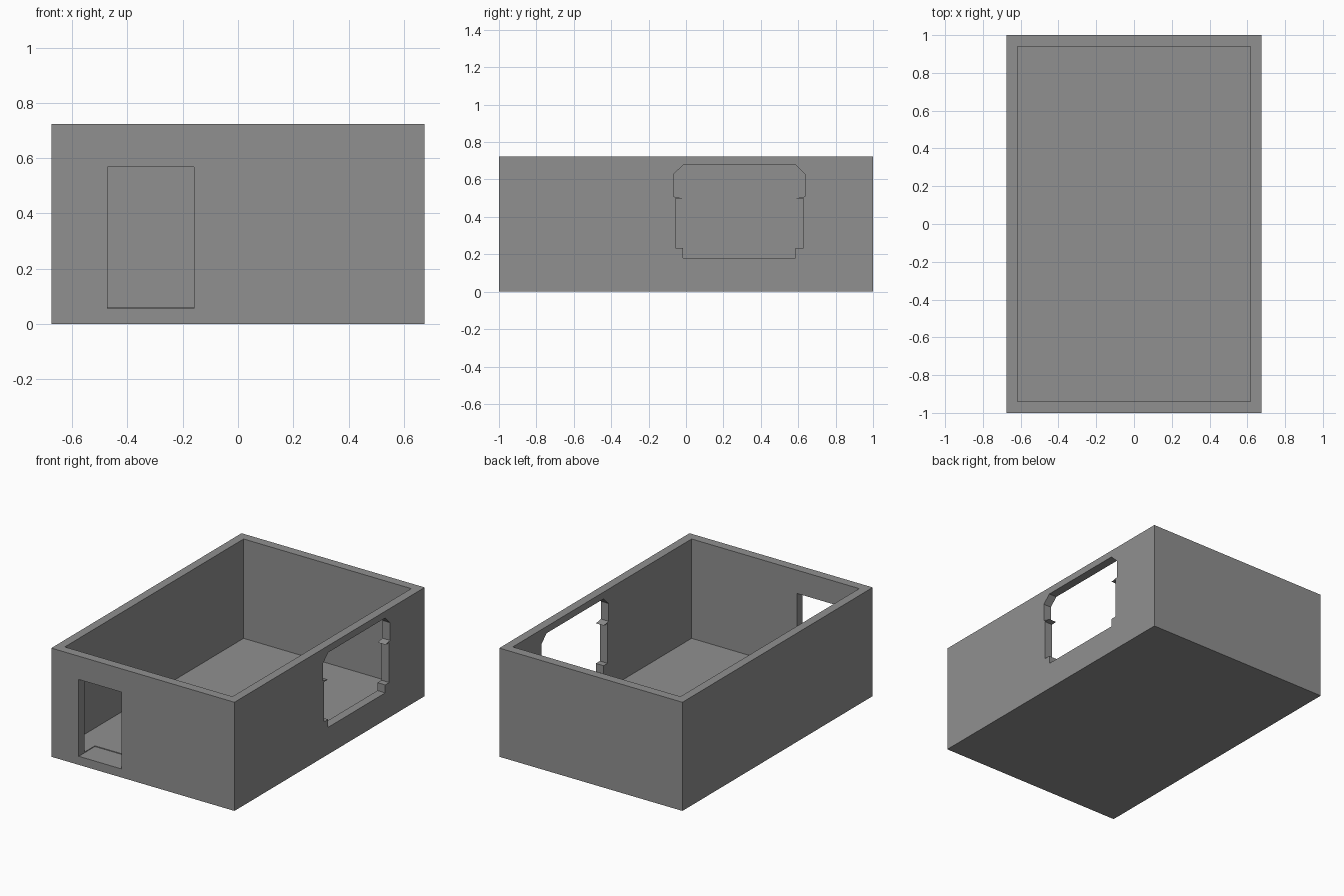
import bpy, bmesh

if "Cube" in bpy.data.objects:
    bpy.data.objects.remove(bpy.data.objects["Cube"])

def prism(name, profile, direction):
    """Extrude a closed 3D outline along a direction."""
    bm = bmesh.new()
    face = bm.faces.new([bm.verts.new(p) for p in profile])
    ext = bmesh.ops.extrude_face_region(bm, geom=[face])
    verts = [g for g in ext["geom"] if isinstance(g, bmesh.types.BMVert)]
    bmesh.ops.translate(bm, verts=verts, vec=direction)
    bmesh.ops.recalc_face_normals(bm, faces=bm.faces[:])
    mesh = bpy.data.meshes.new(name)
    bm.to_mesh(mesh)
    bm.free()
    mesh.materials.append(dark_grey)
    obj = bpy.data.objects.new(name, mesh)
    bpy.context.collection.objects.link(obj)
    return obj

def block(name, lo, hi):
    (x0, y0, z0), (x1, y1, z1) = lo, hi
    outline = [(x0, y0, z0), (x1, y0, z0), (x1, y1, z0), (x0, y1, z0)]
    return prism(name, outline, (0, 0, z1 - z0))

dark_grey = bpy.data.materials.new("dark_grey")
dark_grey.diffuse_color = (0.28, 0.28, 0.28, 1)
dark_grey.use_nodes = True
dark_grey.node_tree.nodes["Principled BSDF"].inputs["Base Color"].default_value = dark_grey.diffuse_color

# Outer body
case = block("open_case", (-0.674, -1, 0), (0.674, 1, 0.723))

# Cavity and front opening, which dips slightly into the floor
cavity = block("cavity_cutter", (-0.617, -0.94, 0.062), (0.617, 0.94, 0.9))
front = block("front_opening_cutter", (-0.472, -1.1, 0.057), (-0.159, -0.83, 0.568))

# Side opening: half outline mirrored about its centre line
centre = 0.285
half = [(0.30, 0.18), (0.30, 0.233), (0.342, 0.233), (0.342, 0.498),
        (0.302, 0.499), (0.352, 0.509), (0.352, 0.627), (0.30, 0.678)]
outline = [(centre + d, z) for d, z in half] + [(centre - d, z) for d, z in reversed(half)]
side = prism("side_opening_cutter", [(0.5, y, z) for y, z in outline], (0.3, 0, 0))

for cutter in (cavity, front, side):
    mod = case.modifiers.new(cutter.name, "BOOLEAN")
    mod.operation = "DIFFERENCE"
    mod.solver = "EXACT"
    mod.object = cutter
    cutter.hide_render = True
    cutter.hide_set(True)
